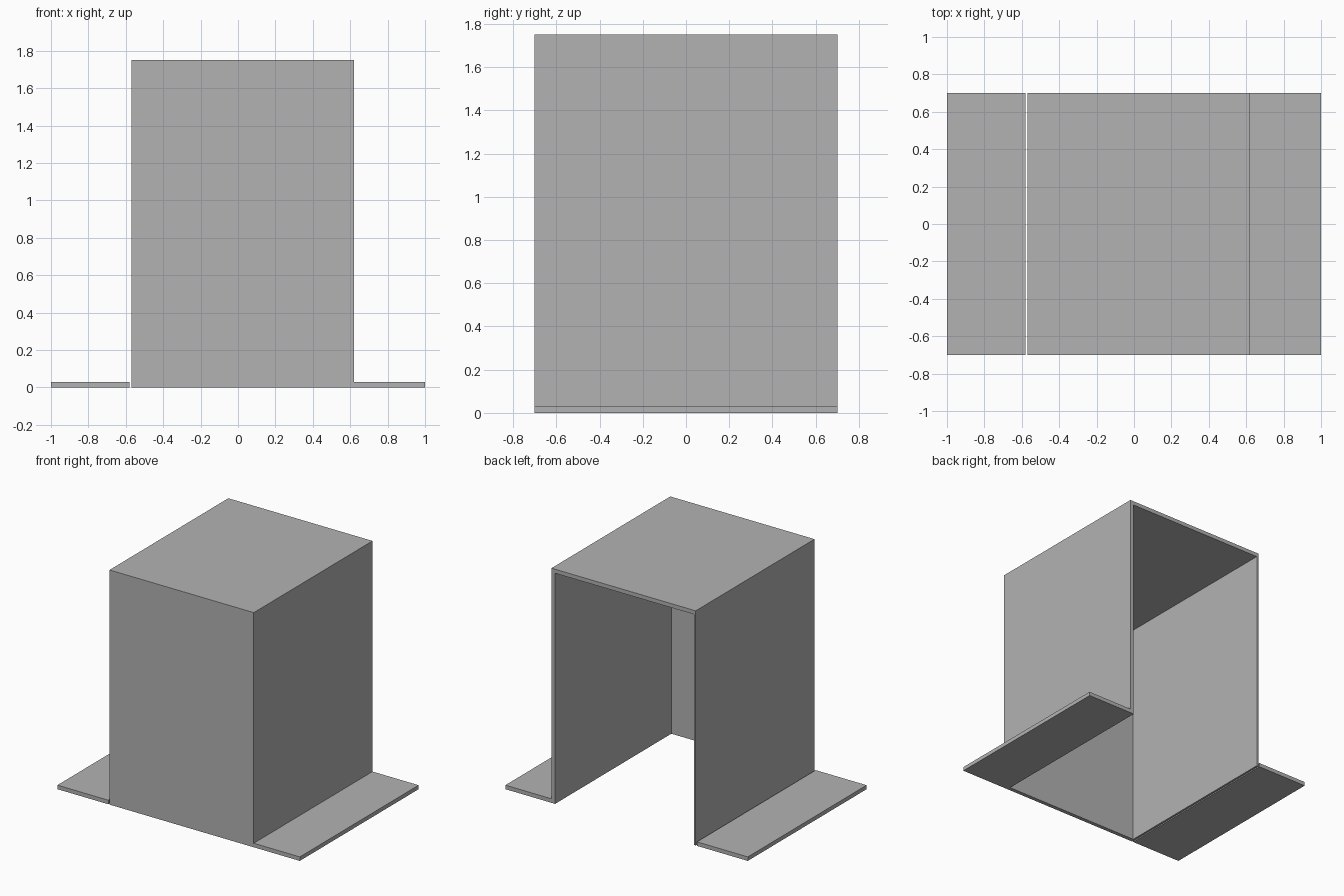
import bpy

cube = bpy.data.objects.get("Cube")
if cube:
    bpy.data.objects.remove(cube, do_unlink=True)

grey = bpy.data.materials.new("plain_grey")
grey.use_nodes = True
colour = (0.448, 0.448, 0.448, 1)
grey.diffuse_color = colour
grey.node_tree.nodes["Principled BSDF"].inputs["Base Color"].default_value = colour


def panel(name, low, high):
    """Flat rectangular board between two opposite corners."""
    centre = [(a + b) / 2 for a, b in zip(low, high)]
    bpy.ops.mesh.primitive_cube_add(size=1)
    board = bpy.context.object
    board.name = name
    for v in board.data.vertices:
        v.co = [c + p * (b - a) for c, p, a, b in zip(centre, v.co, low, high)]
    board.data.materials.append(grey)
    return board


THICK = 0.03
THIN = 0.015
HEIGHT = 1.75
DEPTH = 0.70
RIGHT, LEFT = -0.57, 0.62
under_top = HEIGHT - THICK
inside_front = -DEPTH + THICK

# Cover, open at the back and underneath
panel("top_panel", (RIGHT, -DEPTH, under_top), (LEFT, DEPTH, HEIGHT))
panel("front_panel", (RIGHT, -DEPTH, 0), (LEFT, inside_front, under_top))
panel("right_wall", (RIGHT, inside_front, 0), (RIGHT + THIN, DEPTH, under_top))
panel("left_wall", (LEFT - THICK, inside_front, 0), (LEFT, DEPTH, under_top))

# Floor flanges, the right one standing slightly apart from its wall
panel("right_flange", (-1, -DEPTH, 0), (-0.58, DEPTH, THICK))
panel("left_flange", (LEFT, -DEPTH, 0), (1, DEPTH, THICK))
